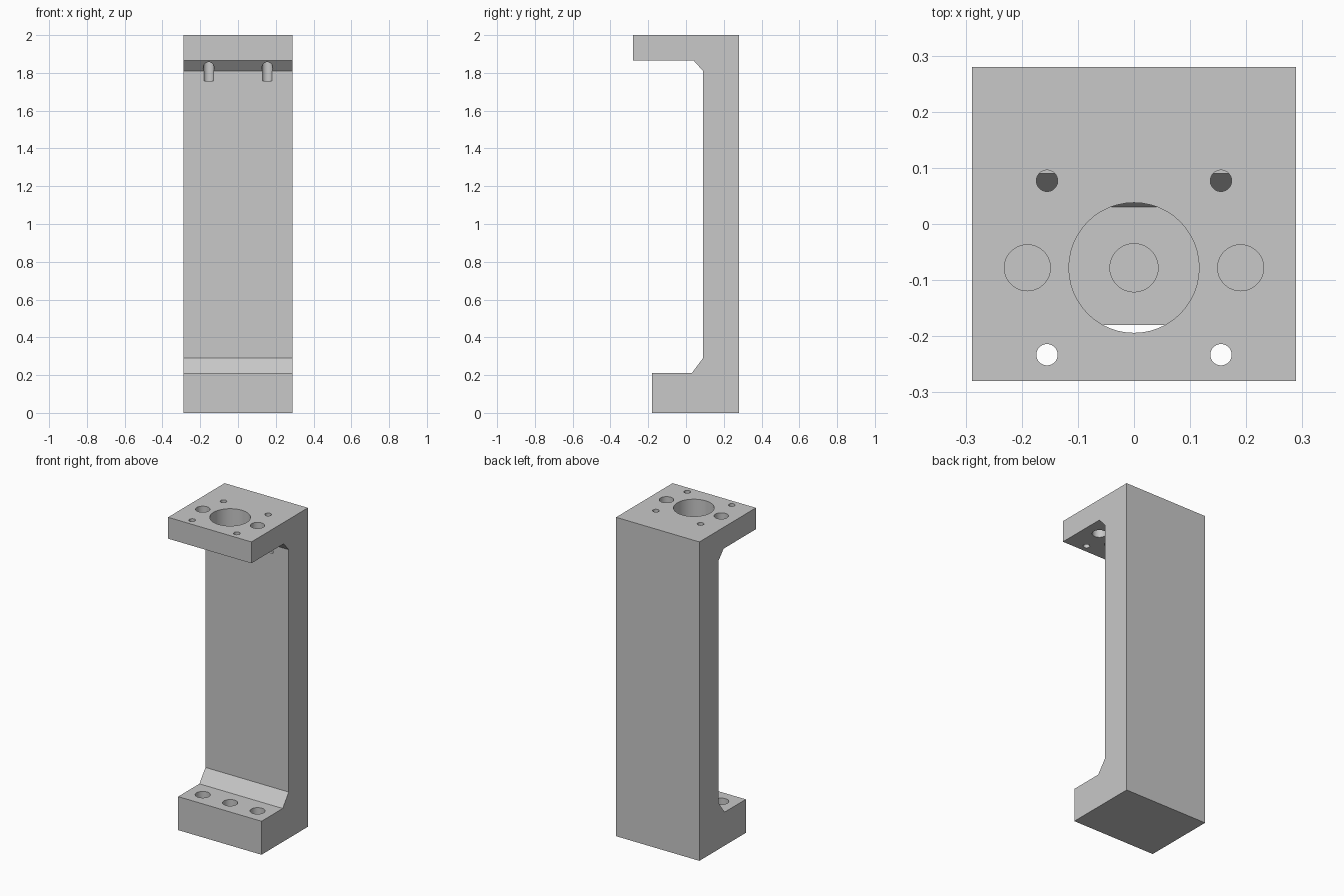
import bpy

cube = bpy.data.objects.get("Cube")
if cube:
    bpy.data.objects.remove(cube, do_unlink=True)

WIDTH = 0.578
SEAM = 0.09      # top of the base plate
HOLE_Y = -0.078  # centre line of the main bores

grey = bpy.data.materials.new("light grey metal")
grey.use_nodes = True
grey.diffuse_color = (0.58, 0.58, 0.58, 1)
grey.node_tree.nodes["Principled BSDF"].inputs["Base Color"].default_value = (0.58, 0.58, 0.58, 1)


def extrude_profile(name, profile):
    """Sweep a closed (y, z) outline across the width."""
    n, h = len(profile), WIDTH / 2
    verts = [(x, y, z) for x in (-h, h) for y, z in profile]
    faces = [tuple(range(n))[::-1], tuple(range(n, 2 * n))]
    faces += [(i, (i + 1) % n, n + (i + 1) % n, n + i) for i in range(n)]
    mesh = bpy.data.meshes.new(name)
    mesh.from_pydata(verts, [], faces)
    mesh.materials.append(grey)
    obj = bpy.data.objects.new(name, mesh)
    bpy.context.collection.objects.link(obj)
    return obj


def drill(target, name, x, y, radius, z0, z1):
    """Cut a vertical round hole between two heights."""
    bpy.ops.mesh.primitive_cylinder_add(vertices=48, radius=radius, depth=z1 - z0,
                                        location=(x, y, (z0 + z1) / 2))
    cutter = bpy.context.object
    cutter.name = name + "_cutter"
    cutter.data.materials.append(grey)
    mod = target.modifiers.new(name, 'BOOLEAN')
    mod.object = cutter
    mod.operation = 'DIFFERENCE'
    mod.solver = 'EXACT'
    bpy.context.view_layer.objects.active = target
    bpy.ops.object.modifier_apply(modifier=name)
    bpy.data.objects.remove(cutter, do_unlink=True)


# Base plate closing the foot
base = extrude_profile("base_plate", [(-0.18, 0), (0.28, 0), (0.28, SEAM), (-0.18, SEAM)])

# C-shaped bracket: foot, column and top flange with chamfered inner corners
bracket = extrude_profile("bracket_body", [
    (-0.18, SEAM), (0.28, SEAM), (0.28, 2), (-0.28, 2), (-0.28, 1.866),
    (0.04, 1.866), (0.09, 1.81), (0.09, 0.29), (0.03, 0.21), (-0.18, 0.21)])

# Bores in the top flange
drill(bracket, "main_bore", 0, HOLE_Y, 0.116, 1.7, 2.1)
for side in (-1, 1):
    drill(bracket, "side_bore", side * 0.19, HOLE_Y, 0.041, 1.7, 2.1)
    drill(bracket, "front_screw_hole", side * 0.155, -0.233, 0.019, 1.7, 2.1)
    # Rear screw holes with a wider relief pocket cut into the column
    drill(bracket, "rear_relief", side * 0.155, 0.077, 0.029, 1.756, 1.866)
    drill(bracket, "rear_screw_hole", side * 0.155, 0.077, 0.019, 1.8, 2.1)

# Blind holes in the foot
for x in (-0.19, 0, 0.19):
    drill(bracket, "foot_hole", x, HOLE_Y, 0.043, SEAM - 0.05, 0.3)

# Smooth the hole walls, keep flat faces sharp
for obj in (base, bracket):
    bpy.ops.object.select_all(action='DESELECT')
    obj.select_set(True)
    bpy.context.view_layer.objects.active = obj
    bpy.ops.object.shade_smooth_by_angle(angle=0.5)
